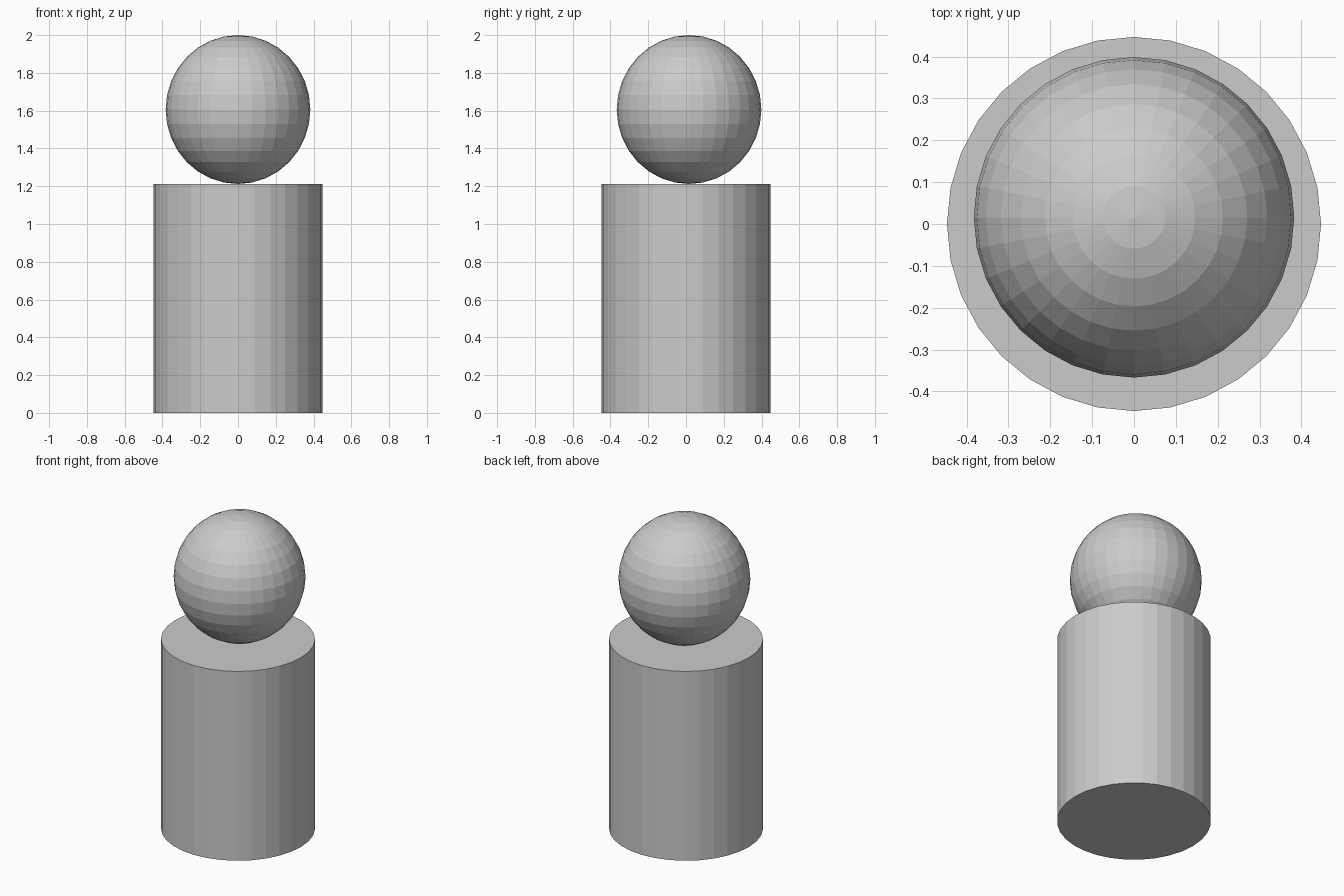
import bpy

if "Cube" in bpy.data.objects:
    bpy.data.objects.remove(bpy.data.objects["Cube"])

BODY_RADIUS = 0.447
BODY_HEIGHT = 1.212
TOTAL_HEIGHT = 2.0

# Cylindrical body standing on the ground
bpy.ops.mesh.primitive_cylinder_add(
    vertices=32, radius=BODY_RADIUS, depth=BODY_HEIGHT,
    location=(0, 0, BODY_HEIGHT / 2))
bpy.context.object.name = "body"

# Slightly tall ball head resting on the body, set a touch towards the back
half_height = (TOTAL_HEIGHT - BODY_HEIGHT) / 2
bpy.ops.mesh.primitive_uv_sphere_add(
    segments=32, ring_count=16, radius=1,
    location=(0, 0.016, BODY_HEIGHT + half_height))
head = bpy.context.object
head.name = "head"
head.scale = (0.383, 0.383, half_height)
bpy.ops.object.transform_apply(location=False, rotation=False, scale=True)
